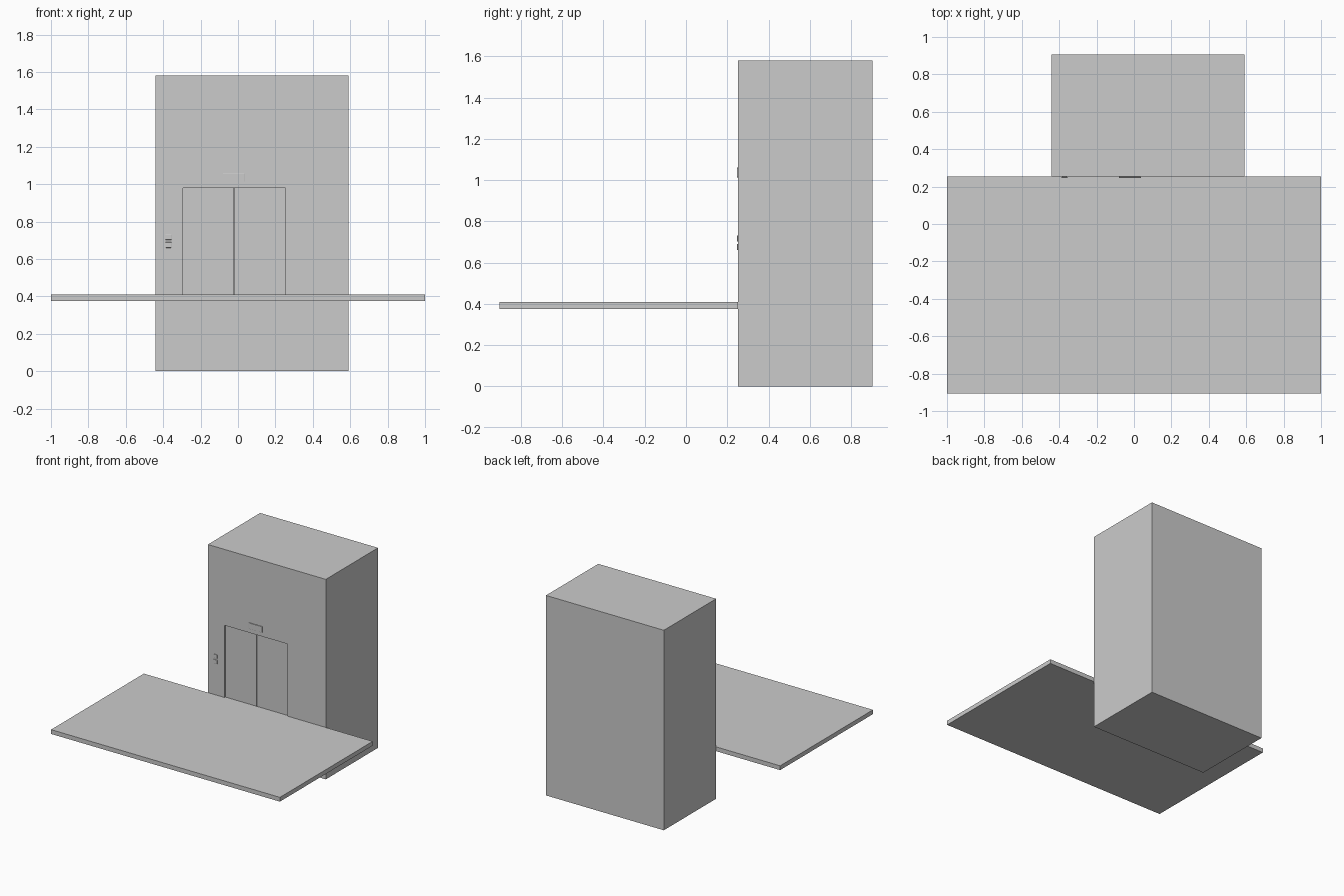
import bpy, bmesh

if "Cube" in bpy.data.objects:
    bpy.data.objects.remove(bpy.data.objects["Cube"])

FRONT, BACK = 0.253, 0.905          # shaft depth range
X0, X1, TOP = -0.44, 0.59, 1.58     # shaft width and height
DX0, DX1, DZ0, DZ1 = -0.295, 0.255, 0.41, 0.98   # doorway
DOOR_Y = FRONT + 0.01               # door face, slightly recessed


def finish(name, bm):
    bmesh.ops.remove_doubles(bm, verts=bm.verts, dist=1e-5)
    me = bpy.data.meshes.new(name)
    bm.to_mesh(me)
    bm.free()
    ob = bpy.data.objects.new(name, me)
    bpy.context.collection.objects.link(ob)
    return ob


def add_box(bm, lo, hi, skip=()):
    """Box from corner to corner; skip lists (axis, side) faces left open."""
    for axis in range(3):
        a, b = (axis + 1) % 3, (axis + 2) % 3
        for side in (0, 1):
            if (axis, side) in skip:
                continue
            pts = []
            for u, v in ((0, 0), (1, 0), (1, 1), (0, 1)):
                p = [0, 0, 0]
                p[axis] = (lo, hi)[side][axis]
                p[a] = (lo, hi)[u][a]
                p[b] = (lo, hi)[v][b]
                pts.append(bm.verts.new(p))
            bm.faces.new(pts if side else pts[::-1])


def box(name, lo, hi, skip=(), bevel=0):
    bm = bmesh.new()
    add_box(bm, lo, hi, skip)
    ob = finish(name, bm)
    if bevel:
        m = ob.modifiers.new("bevel", "BEVEL")
        m.width, m.segments = bevel, 2
    return ob


# shaft: box with an open front, closed by wall strips around the doorway
bm = bmesh.new()
add_box(bm, (X0, FRONT, 0), (X1, BACK, TOP), skip=[(1, 0)])
xs, zs = (X0, DX0, DX1, X1), (0, DZ0, DZ1, TOP)
for i in range(3):
    for k in range(3):
        if (i, k) != (1, 1):
            corners = ((xs[i], zs[k]), (xs[i + 1], zs[k]),
                       (xs[i + 1], zs[k + 1]), (xs[i], zs[k + 1]))
            bm.faces.new([bm.verts.new((x, FRONT, z)) for x, z in corners])
# doorway reveals
rim = ((DX0, DZ0), (DX1, DZ0), (DX1, DZ1), (DX0, DZ1))
for (xa, za), (xb, zb) in zip(rim, rim[1:] + rim[:1]):
    bm.faces.new([bm.verts.new(p) for p in (
        (xa, FRONT, za), (xb, FRONT, zb), (xb, DOOR_Y, zb), (xa, DOOR_Y, za))])
finish("elevator_shaft", bm)

# sliding doors with a narrow centre gap
MID = (DX0 + DX1) / 2
for name, xa, xb in (("left_door", DX0, MID - 0.0015),
                     ("right_door", MID + 0.0015, DX1)):
    box(name, (xa, DOOR_Y, DZ0), (xb, DOOR_Y + 0.012, DZ1))

# floor slab in three abutting parts, open where they meet
for name, xa, xb, skip in (("left_floor", -1, DX0, [(0, 1)]),
                           ("walkway", DX0, DX1, [(0, 0), (0, 1)]),
                           ("right_floor", DX1, 1, [(0, 0)])):
    box(name, (xa, -0.905, 0.376), (xb, FRONT, 0.41), skip)

# floor indicator above the doors
box("floor_indicator", (-0.08, 0.246, 1.013), (0.037, FRONT, 1.06), bevel=0.002)

# call buttons beside the doors
for name, z in (("down_button", 0.66), ("up_button", 0.702)):
    box(name, (-0.388, 0.246, z), (-0.355, FRONT, z + 0.03), bevel=0.003)
